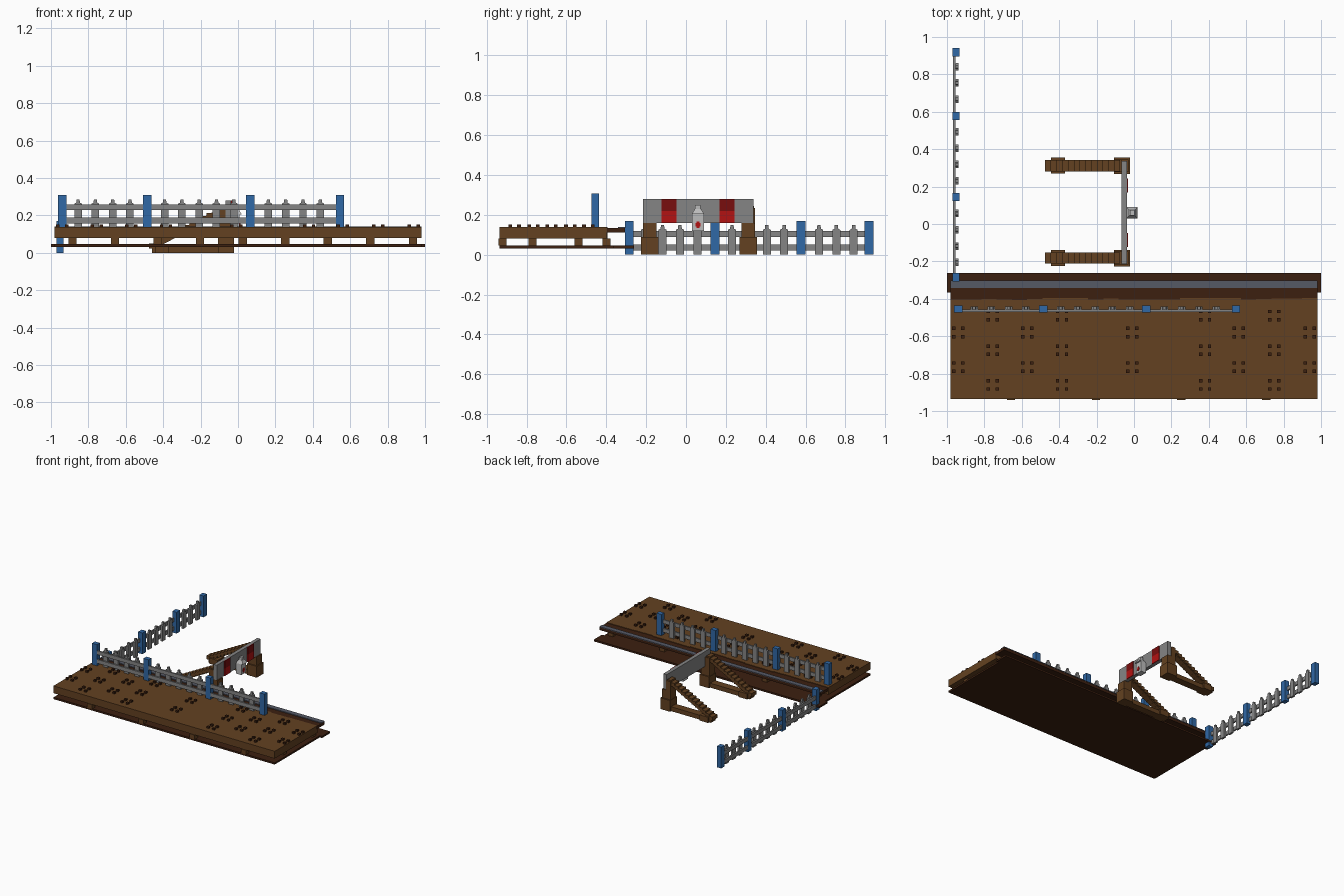
import bpy, bmesh, math, random
from mathutils import Matrix, Vector

random.seed(4)
cube = bpy.data.objects.get("Cube")
if cube:
    bpy.data.objects.remove(cube)


def material(name, rgb):
    m = bpy.data.materials.new(name)
    m.diffuse_color = (*rgb, 1)
    m.use_nodes = True
    bsdf = next(n for n in m.node_tree.nodes if n.type == 'BSDF_PRINCIPLED')
    bsdf.inputs["Base Color"].default_value = (*rgb, 1)
    return m


BROWN = material("wood brown", (0.125, 0.053, 0.015))
DARK = material("dark wood", (0.045, 0.014, 0.005))
GREY = material("fence grey", (0.235, 0.235, 0.235))
BLUE = material("post blue", (0.030, 0.140, 0.380))
STEEL = material("blue grey edge", (0.09, 0.10, 0.13))
LIGHT = material("lamp light grey", (0.50, 0.50, 0.50))
RED = material("bright red", (0.45, 0.006, 0.006))
DEEP = material("deep red", (0.19, 0.004, 0.004))


def finish(name, bm, mat):
    bmesh.ops.recalc_face_normals(bm, faces=bm.faces)
    me = bpy.data.meshes.new(name)
    bm.to_mesh(me)
    bm.free()
    me.materials.append(mat)
    ob = bpy.data.objects.new(name, me)
    bpy.context.collection.objects.link(ob)
    return ob


def add_box(bm, x0, x1, y0, y1, z0, z1, turn=None):
    size = Matrix.Diagonal((x1 - x0, y1 - y0, z1 - z0, 1))
    place = Matrix.Translation(((x0 + x1) / 2, (y0 + y1) / 2, (z0 + z1) / 2))
    bmesh.ops.create_cube(bm, size=1, matrix=place @ (turn or Matrix()) @ size)


def boxes(name, mat, items):
    bm = bmesh.new()
    for b in items:
        add_box(bm, *b)
    return finish(name, bm, mat)


def add_prism(bm, pts, y0, y1):
    """Extrude an (x, z) outline from y0 to y1."""
    f = bm.faces.new([bm.verts.new((x, y0, z)) for x, z in pts])
    r = bmesh.ops.extrude_face_region(bm, geom=[f])
    vs = [v for v in r["geom"] if isinstance(v, bmesh.types.BMVert)]
    bmesh.ops.translate(bm, vec=(0, y1 - y0, 0), verts=vs)


# Platform deck: planks with uneven back ends
count = 24
step = 1.96 / count
planks = [(-0.98 + i * step, -0.98 + (i + 1) * step, -0.935,
           -0.40 + random.uniform(-0.006, 0.006), 0.08, 0.138) for i in range(count)]
boxes("platform_deck", BROWN, planks)
boxes("platform_back_beam", DARK, [(-0.98, 0.98, -0.41, -0.305, 0.112, 0.134)])
boxes("platform_edge_strip", STEEL, [(-0.98, 0.98, -0.342, -0.303, 0.134, 0.14)])
boxes("base_board", DARK, [(-0.98, 0.98, -0.935, -0.365, 0.032, 0.046),
                           (-1.0, 1.0, -0.365, -0.262, 0.032, 0.046)])

# Supports between base board and deck, in staggered rows
supports = []
for i in range(9):
    x = -0.885 + i * 0.2275
    for y in ((-0.92, -0.54) if i % 2 else (-0.77, -0.40)):
        supports.append((x - 0.022, x + 0.022, y - 0.02, y + 0.02, 0.046, 0.08))
boxes("deck_supports", BROWN, supports)

# Bolt heads in groups of four
bolts = []
groups = [(x, y) for x in (-0.94, -0.57, -0.01, 0.56, 0.94) for y in (-0.58, -0.765)]
groups += [(x, y) for x in (-0.755, -0.385, 0.38, 0.75) for y in (-0.49, -0.675, -0.86)]
for gx, gy in groups:
    for sx in (-1, 1):
        for sy in (-1, 1):
            x, y = gx + sx * 0.024, gy + sy * 0.022
            bolts.append((x - 0.009, x + 0.009, y - 0.009, y + 0.009, 0.136, 0.152))
boxes("deck_bolts", DARK, bolts)


# Fences, built along local x with the rails on the -y side
def fence(name, start, posts, pickets, matrix, first_drop=0.0):
    end = posts[-1]
    rails = boxes(name + "_rails", GREY, [(start, end, -0.012, 0.0, z, z + 0.03)
                                          for z in (0.02, 0.09)])
    bm = bmesh.new()
    for p in pickets:
        outline = [(-0.02, 0), (0.02, 0), (0.02, 0.125), (0.010, 0.130),
                   (0.008, 0.148), (-0.008, 0.148), (-0.010, 0.130), (-0.02, 0.125)]
        add_prism(bm, [(p + x, z) for x, z in outline], 0.0, 0.016)
    slats = finish(name + "_pickets", bm, GREY)
    blocks = boxes(name + "_posts", BLUE, [(p - 0.022, p + 0.022, -0.015, 0.022, 0.0, 0.17)
                                           for p in posts])
    for ob in (rails, slats, blocks):
        ob.data.transform(matrix)


front_posts = (-0.94, -0.485, 0.065, 0.545)
front_pickets = [x for x in (-0.855 + i * 0.0925 for i in range(15))
                 if min(abs(x - p) for p in front_posts) > 0.045]
fence("platform_fence", -0.94, front_posts, front_pickets,
      Matrix.Translation((0, -0.458, 0.138)))

side_posts = (-0.285, 0.145, 0.577, 0.918)
side_pickets = [y for y in (-0.205 + i * 0.0872 for i in range(13))
                if min(abs(y - p) for p in side_posts) > 0.04]
# Turned so local x runs along y and the pickets face +x
turn = Matrix(((0, 1, 0, -0.955), (1, 0, 0, 0), (0, 0, 1, 0), (0, 0, 0, 1)))
fence("side_fence", -0.285, side_posts, side_pickets, turn)
for ob in bpy.data.objects:
    if ob.name.startswith("side_fence"):
        ob.data.flip_normals()

# Buffer stop: two braced frames
for side, cy in (("left", 0.312), ("right", -0.182)):
    boxes(side + "_stop_frame", BROWN, [
        (-0.46, -0.03, cy - 0.03, cy + 0.03, 0.0, 0.035),      # ground beam
        (-0.108, -0.022, cy - 0.044, cy + 0.044, 0.0, 0.09),   # post foot
        (-0.105, -0.03, cy - 0.034, cy + 0.034, 0.09, 0.16),   # post
        (-0.105, -0.066, cy - 0.034, cy + 0.034, 0.16, 0.235),
        (-0.445, -0.37, cy - 0.043, cy + 0.043, 0.0, 0.045)])  # rear foot
    # Stepped diagonal brace
    bm = bmesh.new()
    a, b = Vector((-0.46, 0, 0.03)), Vector((-0.09, 0, 0.225))
    tilt = Matrix.Rotation(-math.atan2(b.z - a.z, b.x - a.x), 4, 'Y')
    mid = (a + b) / 2
    half = (b - a).length / 2
    add_box(bm, mid.x - half, mid.x + half, cy - 0.024, cy + 0.024,
            mid.z - 0.014, mid.z + 0.014, tilt)
    for i in range(13):
        c = a.lerp(b, i / 12)
        add_box(bm, c.x - 0.016, c.x + 0.016, cy - 0.03, cy + 0.03, c.z - 0.008, c.z + 0.02)
    finish(side + "_stop_brace", bm, BROWN)

# Buffer beam with two-tone red panels
boxes("buffer_beam", GREY, [(-0.066, -0.037, -0.215, 0.338, 0.16, 0.28)])
panels = ((-0.122, -0.048), (0.168, 0.244))
boxes("panels_upper", DEEP, [(-0.037, -0.031, y0, y1, 0.22, 0.28) for y0, y1 in panels])
boxes("panels_lower", RED, [(-0.037, -0.031, y0, y1, 0.16, 0.22) for y0, y1 in panels])

# Signal lamp on the beam
bm = bmesh.new()
add_box(bm, -0.037, 0.008, 0.03, 0.09, 0.12, 0.205)
r = bmesh.ops.create_cone(bm, cap_ends=True, segments=4, radius1=0.042, radius2=0.022, depth=0.025,
                          matrix=Matrix.Translation((-0.010, 0.06, 0.2175)) @ Matrix.Rotation(math.pi / 4, 4, 'Z'))
add_box(bm, -0.022, 0.002, 0.046, 0.074, 0.225, 0.25)
finish("signal_lamp", bm, LIGHT)
boxes("lamp_lens", RED, [(0.008, 0.012, 0.048, 0.072, 0.142, 0.158),
                         (0.008, 0.0125, 0.053, 0.067, 0.134, 0.166)])
